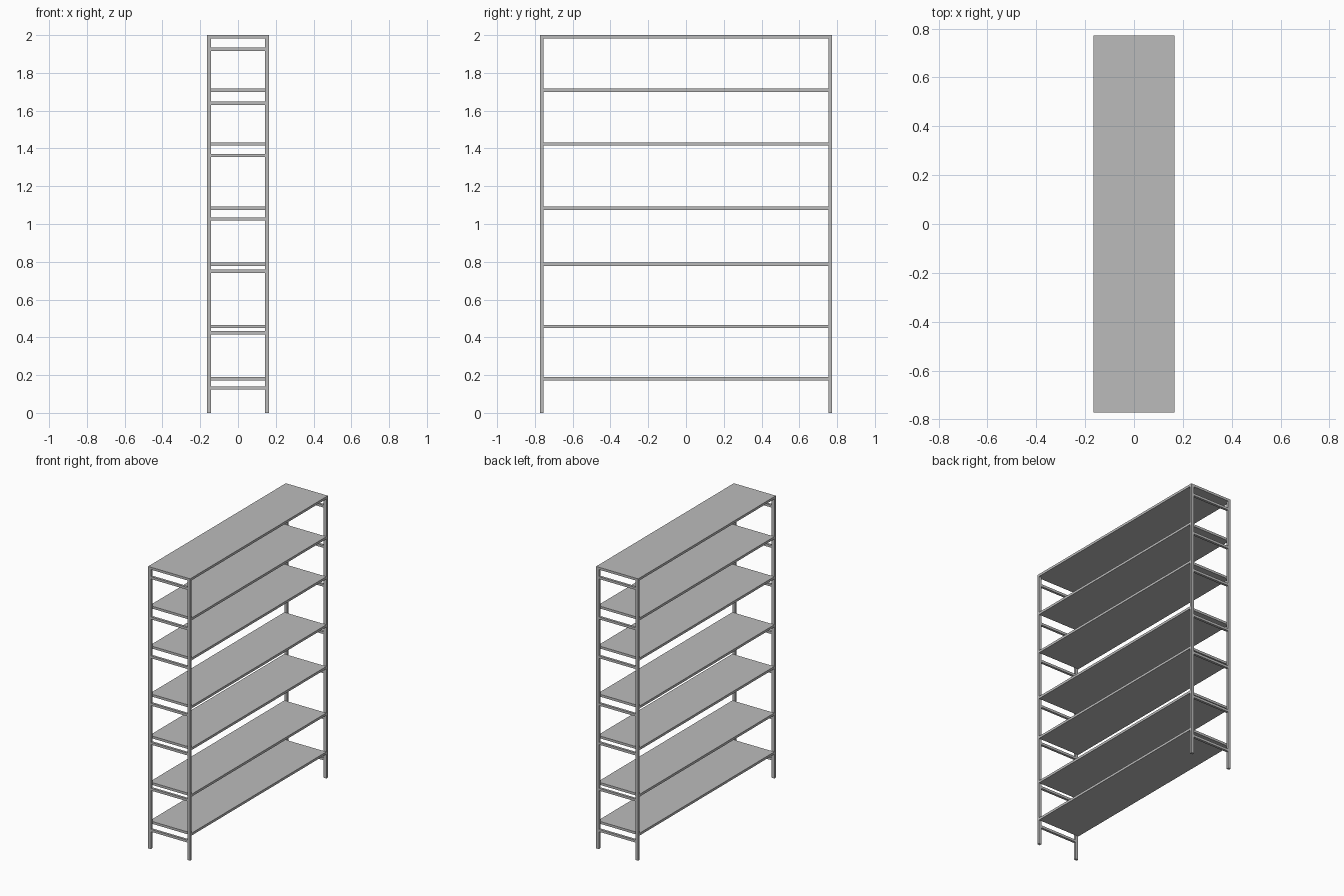
import bpy

# Remove the default cube
cube = bpy.data.objects.get("Cube")
if cube:
    bpy.data.objects.remove(cube, do_unlink=True)

# Single grey metal finish
GREY = (0.5, 0.5, 0.5, 1.0)
metal = bpy.data.materials.new("grey_metal")
metal.use_nodes = True
metal.diffuse_color = GREY
metal.node_tree.nodes["Principled BSDF"].inputs["Base Color"].default_value = GREY

# Overall half sizes and member sections
HALF_X, HALF_Y, HEIGHT = 0.165, 0.772, 2.0
POST_X, POST_Y = 0.021, 0.017
THICK = 0.017


def box(name, size, centre):
    bpy.ops.mesh.primitive_cube_add(size=1, location=centre)
    obj = bpy.context.object
    obj.name = name
    obj.scale = size
    bpy.ops.object.transform_apply(location=False, rotation=False, scale=True)
    obj.data.materials.append(metal)
    return obj


# Corner posts, running up to the underside of the top shelf
post_height = HEIGHT - THICK
for x_side, side in ((-1, "right"), (1, "left")):
    for y_side, end in ((-1, "front"), (1, "back")):
        box(f"{end}_{side}_post", (POST_X, POST_Y, post_height),
            (x_side * (HALF_X - POST_X / 2), y_side * (HALF_Y - POST_Y / 2), post_height / 2))

# Top shelf capping the posts
box("top_shelf", (2 * HALF_X, 2 * HALF_Y, THICK), (0, 0, HEIGHT - THICK / 2))

# Shelves held between the end frames
for i, z in enumerate((0.181, 0.457, 0.787, 1.083, 1.424, 1.708), 1):
    box(f"shelf_{i}", (2 * HALF_X, 2 * (HALF_Y - POST_Y), THICK), (0, 0, z))

# Cross rungs joining the posts at each end
for i, z in enumerate((0.132, 0.424, 0.75, 1.027, 1.363, 1.639, 1.925), 1):
    for y_side, end in ((-1, "front"), (1, "back")):
        box(f"{end}_rung_{i}", (2 * (HALF_X - POST_X), POST_Y, THICK),
            (0, y_side * (HALF_Y - POST_Y / 2), z))
